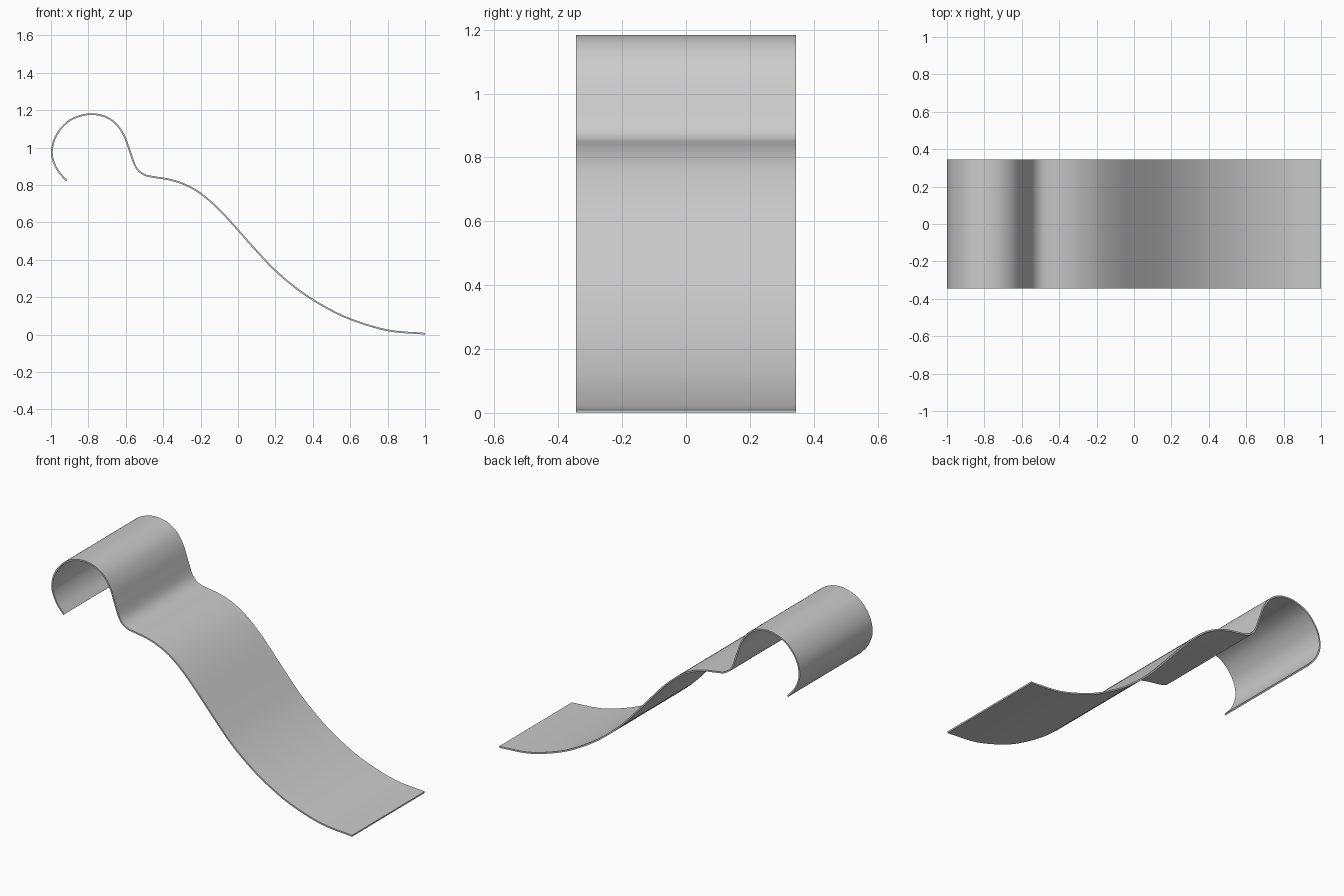
import bpy
import bmesh
import math
from mathutils import Vector

cube = bpy.data.objects.get("Cube")
if cube:
    bpy.data.objects.remove(cube, do_unlink=True)

HALF_WIDTH = 0.345
THICKNESS = 0.009
STEPS = 5

# Centre line of the bent sheet, from the hooked end down to the foot
path = [Vector(p) for p in (
    (-.917, .823), (-.96, .873), (-.987, .928), (-.995, .98), (-.982, 1.042),
    (-.948, 1.1), (-.9, 1.145), (-.842, 1.17), (-.78, 1.179), (-.712, 1.166),
    (-.652, 1.127), (-.608, 1.062), (-.578, .98), (-.546, .896), (-.503, .856),
    (-.446, .842), (-.366, .829), (-.286, .803), (-.2, .755), (-.1, .668),
    (0, .559), (.1, .447), (.2, .342), (.33, .234), (.46, .151),
    (.6, .083), (.8, .023), (1, .005))]


def smooth_path(points, steps):
    """Catmull-Rom curve through the points."""
    ext = [2 * points[0] - points[1]] + points + [2 * points[-1] - points[-2]]
    out = []
    for a, b, c, d in zip(ext, ext[1:], ext[2:], ext[3:]):
        for i in range(steps):
            t = i / steps
            out.append(b + (c - a) * t / 2
                       + (a - b * 2.5 + c * 2 - d / 2) * t * t
                       + (b * 3 - a - c * 3 + d) * t ** 3 / 2)
    return out + [points[-1]]


line = smooth_path(path, STEPS)

# Thicken the line into two skins, each spanning the width
bm = bmesh.new()
rows = []
for i, p in enumerate(line):
    tangent = (line[min(i + 1, len(line) - 1)] - line[max(i - 1, 0)]).normalized()
    offset = Vector((-tangent.y, tangent.x)) * THICKNESS / 2
    rows.append([bm.verts.new((q.x, y, q.y))
                 for q, y in ((p + offset, -HALF_WIDTH), (p + offset, HALF_WIDTH),
                              (p - offset, HALF_WIDTH), (p - offset, -HALF_WIDTH))])
for r, s in zip(rows, rows[1:]):
    for k in range(4):
        n = (k + 1) % 4
        bm.faces.new((r[k], r[n], s[n], s[k]))
bm.faces.new(rows[0])
bm.faces.new(rows[-1])
bmesh.ops.recalc_face_normals(bm, faces=bm.faces)

mesh = bpy.data.meshes.new("curved_sheet")
bm.to_mesh(mesh)
bm.free()
sheet = bpy.data.objects.new("curved_sheet", mesh)
bpy.context.collection.objects.link(sheet)

# Plain grey finish
grey = bpy.data.materials.new("plain_grey")
grey.use_nodes = True
colour = (0.6, 0.6, 0.6, 1)
grey.diffuse_color = colour
grey.node_tree.nodes["Principled BSDF"].inputs["Base Color"].default_value = colour
mesh.materials.append(grey)

# Smooth skins with crisp borders
bpy.ops.object.select_all(action='DESELECT')
sheet.select_set(True)
bpy.context.view_layer.objects.active = sheet
bpy.ops.object.shade_smooth_by_angle(angle=math.radians(40))
